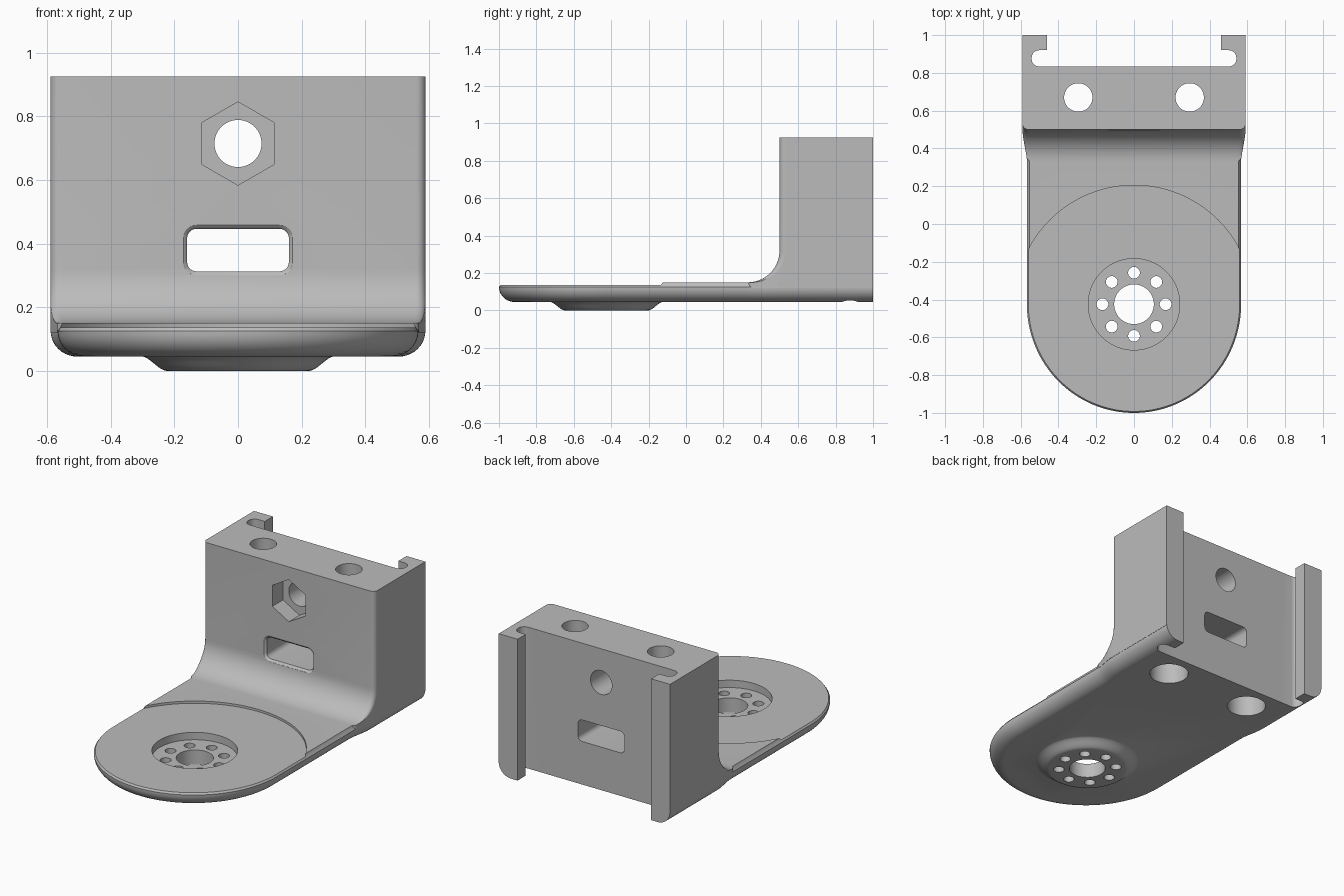
import bpy, bmesh, math
from math import sin, cos, pi

if "Cube" in bpy.data.objects:
    bpy.data.objects.remove(bpy.data.objects["Cube"])

grey = bpy.data.materials.new("plain grey")
grey.use_nodes = True
grey.diffuse_color = (0.5, 0.5, 0.5, 1)
grey.node_tree.nodes["Principled BSDF"].inputs["Base Color"].default_value = (0.5, 0.5, 0.5, 1)

PIVOT_Y = -0.425      # centre of the round end


def loft(name, rings):
    """Closed solid through rings of equal point count."""
    bm = bmesh.new()
    loops = [[bm.verts.new(p) for p in ring] for ring in rings]
    n = len(loops[0])
    for a, b in zip(loops, loops[1:]):
        for i in range(n):
            j = (i + 1) % n
            bm.faces.new((a[i], a[j], b[j], b[i]))
    bm.faces.new(loops[0][::-1])
    bm.faces.new(loops[-1])
    bmesh.ops.recalc_face_normals(bm, faces=bm.faces)
    mesh = bpy.data.meshes.new(name)
    bm.to_mesh(mesh)
    bm.free()
    mesh.materials.append(grey)
    obj = bpy.data.objects.new(name, mesh)
    bpy.context.collection.objects.link(obj)
    return obj


def circle(r, n=64, turn=0.0):
    return [(r * cos(turn + 2 * pi * i / n), r * sin(turn + 2 * pi * i / n)) for i in range(n)]


def upright(name, x, y, stations, n=64):
    """Round solid on a vertical axis from (z, radius) stations."""
    return loft(name, [[(x + u, y + v, z) for u, v in circle(r, n)] for z, r in stations])


def across(name, shape, z, y0, y1):
    """Solid running front to back."""
    return loft(name, [[(u, y, z + v) for u, v in shape] for y in (y0, y1)])


def combine(target, other, operation):
    mod = target.modifiers.new("combine", "BOOLEAN")
    mod.operation = operation
    mod.solver = "EXACT"
    mod.object = other
    bpy.context.view_layer.objects.active = target
    bpy.ops.object.modifier_apply(modifier=mod.name)
    bpy.data.objects.remove(other)


def mirrored(half):
    """Close a right-hand outline with its mirror image."""
    return half + [(-x, y) for x, y in reversed(half)]


def half_width(y):
    t = min(max((y - 0.33) / 0.17, 0), 1)
    return 0.567 + 0.022 * t * t * (3 - 2 * t)


def plate_outline(inset):
    half = []
    for i in range(48):
        a = (i + 0.5) / 48 * pi / 2
        r = 0.567 - inset
        half.append((r * sin(a), PIVOT_Y - (r + 0.008) * cos(a)))
    for y in [PIVOT_Y] + [0.33 + 0.17 * k / 8 for k in range(9)] + [1.0]:
        half.append((half_width(y) - inset, y))
    return mirrored(half)


def block_outline(front):
    r = 0.03
    half = []
    for k in range(7):
        a = k / 6 * pi / 2
        half.append((half_width(front + r) + 0.001 - r + r * sin(a), front + r - r * cos(a)))
    for k in range(1, 9):
        y = front + r + (0.56 - front - r) * k / 8
        half.append((half_width(y) + 0.001, y))
    half.append((0.59, 1.0))
    return mirrored(half)


# Foot plate with rounded underside edge
levels = []
for k in range(11):
    a = k / 10 * pi / 2
    levels.append((0.125 - 0.08 * cos(a), 0.085 * (1 - sin(a))))
levels += [(0.136, 0.008), (0.15, 0.014)]
bracket = loft("bracket", [[(x, y, z) for x, y in plate_outline(i)] for z, i in levels])

# Upright block with concave fillet at its foot
levels = [(0.12, 0.33)]
for k in range(15):
    a = k / 14 * pi / 2
    levels.append((0.32 - 0.17 * cos(a), 0.33 + 0.17 * sin(a)))
levels.append((0.925, 0.5))
block = loft("block", [[(x, y, z) for x, y in block_outline(f)] for z, f in levels])
combine(bracket, block, "UNION")

# Boss under the round end, with a flared S-shaped side
flare = [(0.0, 0.222)]
for k in range(1, 13):
    t = k / 12
    flare.append((0.046 * t * t * (3 - 2 * t), 0.222 + 0.083 * t))
flare.append((0.07, 0.305))
combine(bracket, upright("boss", 0, PIVOT_Y, flare, 96), "UNION")

# Shallow round seat, hub recess and hub bores
cutters = [
    upright("seat_cut", 0, PIVOT_Y, [(0.136, 0.63), (0.3, 0.63)], 128),
    upright("hub_recess", 0, PIVOT_Y, [(0.09, 0.242), (0.3, 0.242)], 96),
    upright("hub_bore", 0, PIVOT_Y, [(-0.1, 0.105), (0.3, 0.105)]),
]
for k in range(8):
    a = k * pi / 4
    cutters.append(upright("hub_screw_hole", 0.167 * cos(a), PIVOT_Y + 0.167 * sin(a),
                           [(-0.1, 0.031), (0.3, 0.031)], 32))

# Stepped vertical bolt holes through the block
for x in (-0.295, 0.295):
    cutters.append(upright("bolt_hole", x, 0.67,
                           [(-0.1, 0.112), (0.6, 0.112), (0.6, 0.075), (1.1, 0.075)]))

# Nut pocket and its bore
cutters.append(across("nut_pocket", circle(0.131, 6, pi / 6), 0.715, 0.3, 0.605))
cutters.append(across("nut_bore", circle(0.074), 0.715, 0.4, 1.1))

# Rectangular window with a softened front rim
def window(grow):
    r = 0.03 + grow
    corners = [(0.13, 0.037), (-0.13, 0.037), (-0.13, -0.037), (0.13, -0.037)]
    return [(cx + r * cos(a), cz + r * sin(a))
            for q, (cx, cz) in enumerate(corners)
            for a in [(q + k / 6) * pi / 2 for k in range(7)]]


rim = [(0.4, 0.014), (0.5, 0.012), (0.504, 0.006), (0.512, 0.0), (1.1, 0.0)]
cutters.append(loft("window", [[(u, y, 0.38 + v) for u, v in window(g)] for y, g in rim]))

# Undercut rail channel down the back
half = [(0.46, 1.1), (0.46, 0.92)]
for cy, start in ((0.88, pi / 2), (0.874, 0.0)):
    for k in range(7):
        a = start - k / 6 * pi / 2
        half.append((0.502 + 0.04 * cos(a), cy + 0.04 * sin(a)))
rail = mirrored(half)
cutters.append(loft("rail_channel", [[(x, y, z) for x, y in rail] for z in (-0.1, 1.1)]))

for cutter in cutters:
    combine(bracket, cutter, "DIFFERENCE")

# Smooth curves, crisp edges
bpy.ops.object.select_all(action="DESELECT")
bracket.select_set(True)
bpy.context.view_layer.objects.active = bracket
bpy.ops.object.shade_smooth_by_angle(angle=math.radians(30))
